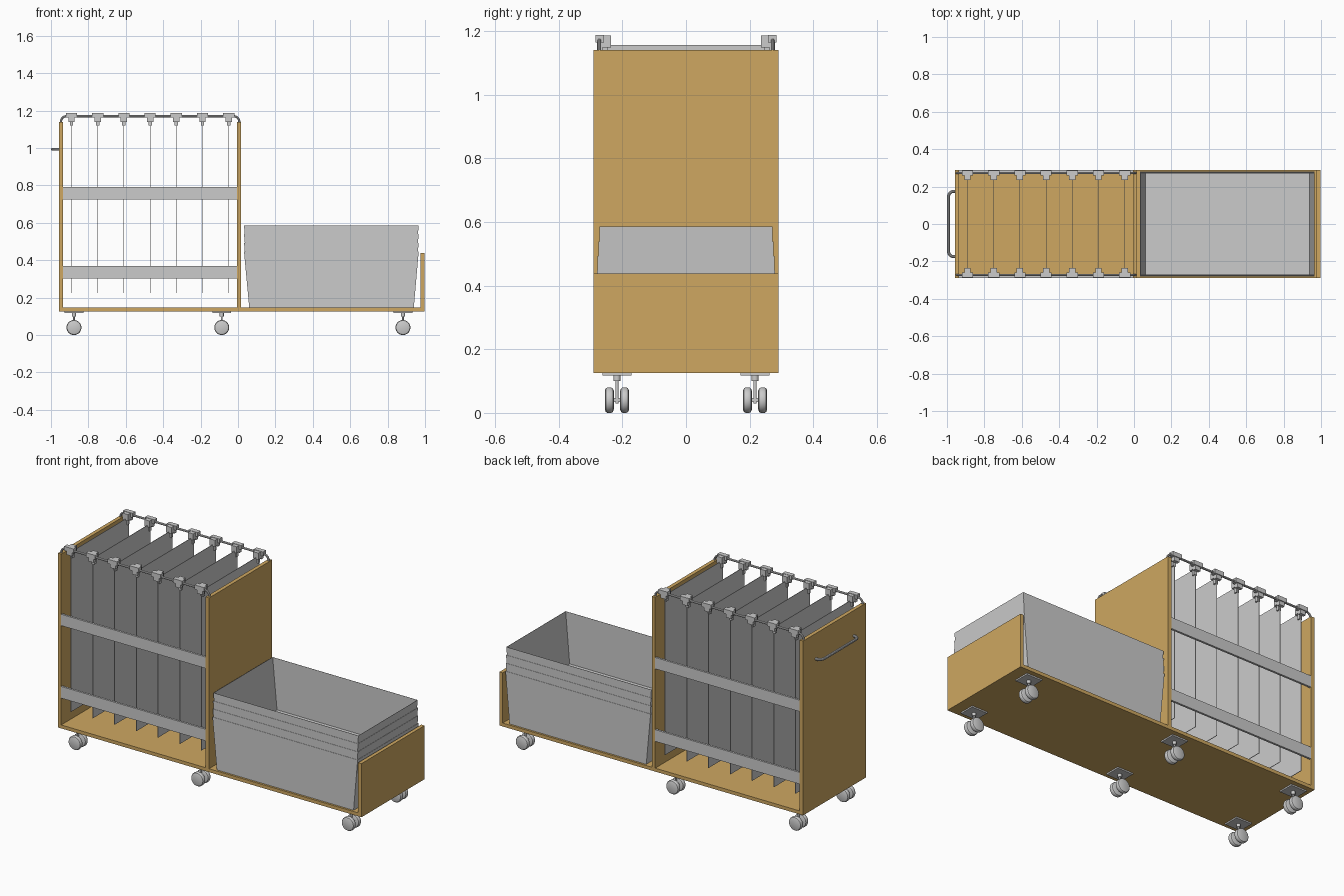
import bpy, bmesh, math
from mathutils import Vector

if "Cube" in bpy.data.objects:
    bpy.data.objects.remove(bpy.data.objects["Cube"])

wood = bpy.data.materials.new("wood")
wood.diffuse_color = (0.62, 0.39, 0.12, 1)
wood.use_nodes = True
wood.node_tree.nodes["Principled BSDF"].inputs["Base Color"].default_value = wood.diffuse_color


def add_box(bm, x0, x1, y0, y1, z0, z1):
    vs = bmesh.ops.create_cube(bm, size=1)["verts"]
    for v in vs:
        v.co = ((x0 + x1) / 2 + v.co.x * (x1 - x0),
                (y0 + y1) / 2 + v.co.y * (y1 - y0),
                (z0 + z1) / 2 + v.co.z * (z1 - z0))


def finish(bm, name, mat=None):
    bmesh.ops.recalc_face_normals(bm, faces=bm.faces)
    me = bpy.data.meshes.new(name)
    bm.to_mesh(me)
    bm.free()
    ob = bpy.data.objects.new(name, me)
    bpy.context.collection.objects.link(ob)
    if mat:
        me.materials.append(mat)
    return ob


def boxes(name, specs, mat=None):
    bm = bmesh.new()
    for s in specs:
        add_box(bm, *s)
    return finish(bm, name, mat)


def smooth(ob):
    bpy.ops.object.select_all(action='DESELECT')
    ob.select_set(True)
    bpy.context.view_layer.objects.active = ob
    bpy.ops.object.shade_smooth_by_angle(angle=math.radians(35))


def rounded(points, r, n=6):
    """Polyline with its inner corners rounded off."""
    pts = [Vector(p) for p in points]
    out = [pts[0]]
    for a, b, c in zip(pts, pts[1:], pts[2:]):
        p, q = b + (a - b).normalized() * r, b + (c - b).normalized() * r
        o = p + q - b
        for i in range(n + 1):
            t = math.pi / 2 * i / n
            out.append(o + (p - o) * math.cos(t) + (q - o) * math.sin(t))
    return out + [pts[-1]]


def tube(name, points, radius):
    cu = bpy.data.curves.new(name, 'CURVE')
    cu.dimensions = '3D'
    cu.bevel_depth = radius
    cu.bevel_resolution = 3
    cu.use_fill_caps = True
    sp = cu.splines.new('POLY')
    sp.points.add(len(points) - 1)
    for p, co in zip(sp.points, points):
        p.co = (*co, 1)
    ob = bpy.data.objects.new(name, cu)
    bpy.context.collection.objects.link(ob)
    bpy.ops.object.select_all(action='DESELECT')
    ob.select_set(True)
    bpy.context.view_layer.objects.active = ob
    bpy.ops.object.convert(target='MESH')
    smooth(bpy.context.object)


# wooden base and upright panels
W = 0.29
boxes("base_board", [(-0.957, 0.998, -W, W, 0.126, 0.146)], wood)
boxes("left_panel", [(-0.957, -0.935, -W, W, 0.126, 1.14)], wood)
boxes("middle_panel", [(-0.005, 0.017, -W, W, 0.146, 1.14)], wood)
boxes("right_end_panel", [(0.977, 0.998, -W, W, 0.126, 0.438)], wood)

# push handle
tube("push_handle", rounded([(-0.95, -0.175, 0.993), (-0.992, -0.175, 0.993),
                             (-0.992, 0.175, 0.993), (-0.95, 0.175, 0.993)], 0.03), 0.008)

# hanging sheets
sheet_x = [-0.89 + 0.14 * i for i in range(7)]
for i, x in enumerate(sheet_x):
    boxes(f"hanging_sheet_{i + 1}", [(x - 0.0015, x + 0.0015, -0.265, 0.265, 0.225, 1.156)])

for side, s in (("front", -1), ("back", 1)):
    # hanging rail, bent down into the panels
    y = s * 0.272
    tube(f"{side}_rail", rounded([(-0.947, y, 1.135), (-0.947, y, 1.17),
                                  (0.007, y, 1.17), (0.007, y, 1.135)], 0.03), 0.006)
    # guard slats along the side
    for level, z0, z1 in (("lower", 0.302, 0.37), ("upper", 0.724, 0.79)):
        ya, yb = sorted((s * 0.278, s * 0.29))
        boxes(f"{side}_{level}_slat", [(-0.935, -0.005, ya, yb, z0, z1)])
    # clips gripping rail and sheet
    specs = []
    for x in sheet_x:
        for hw, y0, y1, z0, z1 in ((0.03, 0.258, 0.285, 1.163, 1.188),
                                   (0.017, 0.235, 0.262, 1.148, 1.186),
                                   (0.017, 0.262, 0.28, 1.14, 1.163),
                                   (0.009, 0.245, 0.262, 1.12, 1.148)):
            ya, yb = sorted((s * y0, s * y1))
            specs.append((x - hw, x + hw, ya, yb, z0, z1))
    boxes(f"{side}_clips", specs)


# nested open crates with sloping ends
def crate(name, z0, h, wy):
    bm = bmesh.new()
    bot = [bm.verts.new(p + (z0,)) for p in
           ((0.06, -wy), (0.94, -wy), (0.94, wy), (0.06, wy))]
    top = [bm.verts.new(p + (z0 + h,)) for p in
           ((0.032, -wy), (0.966, -wy), (0.966, wy), (0.032, wy))]
    bm.faces.new(bot[::-1])
    for i in range(4):
        j = (i + 1) % 4
        bm.faces.new((bot[i], bot[j], top[j], top[i]))
    ob = finish(bm, name)
    m = ob.modifiers.new("wall", 'SOLIDIFY')
    m.thickness = 0.002
    m.offset = -1


for i in range(4):
    crate(f"crate_{i + 1}", 0.147 + 0.046 * i, 0.3, 0.28 - 0.0025 * i)


# casters: plate, swivel, fork and twin wheels
def cylinder(bm, r, z0, z1, x, y):
    vs = bmesh.ops.create_cone(bm, cap_ends=True, segments=20, radius1=r,
                               radius2=r, depth=z1 - z0)["verts"]
    bmesh.ops.translate(bm, verts=vs, vec=(x, y, (z0 + z1) / 2))


def wheel(bm, x, y):
    prof = [(0, -0.014), (0.03, -0.014), (0.037, -0.011), (0.04, -0.006),
            (0.04, 0.006), (0.037, 0.011), (0.03, 0.014), (0, 0.014)]
    vs = [bm.verts.new((x + r, y + d, 0.04)) for r, d in prof]
    es = [bm.edges.new(p) for p in zip(vs, vs[1:])]
    bmesh.ops.spin(bm, geom=vs + es, cent=(x, y, 0.04), axis=(0, 1, 0),
                   angle=2 * math.pi, steps=28, use_merge=True)


for end, x in (("left", -0.877), ("middle", -0.087), ("right", 0.882)):
    for side, y in (("front", -0.217), ("back", 0.217)):
        bm = bmesh.new()
        add_box(bm, x - 0.05, x + 0.05, y - 0.045, y + 0.045, 0.118, 0.126)
        cylinder(bm, 0.011, 0.1, 0.12, x, y)
        cylinder(bm, 0.005, 0.03, 0.1, x, y)
        add_box(bm, x - 0.008, x + 0.008, y - 0.01, y + 0.01, 0.034, 0.046)
        for d in (-0.024, 0.024):
            wheel(bm, x, y + d)
        bmesh.ops.remove_doubles(bm, verts=bm.verts, dist=1e-5)
        smooth(finish(bm, f"{end}_{side}_caster"))
